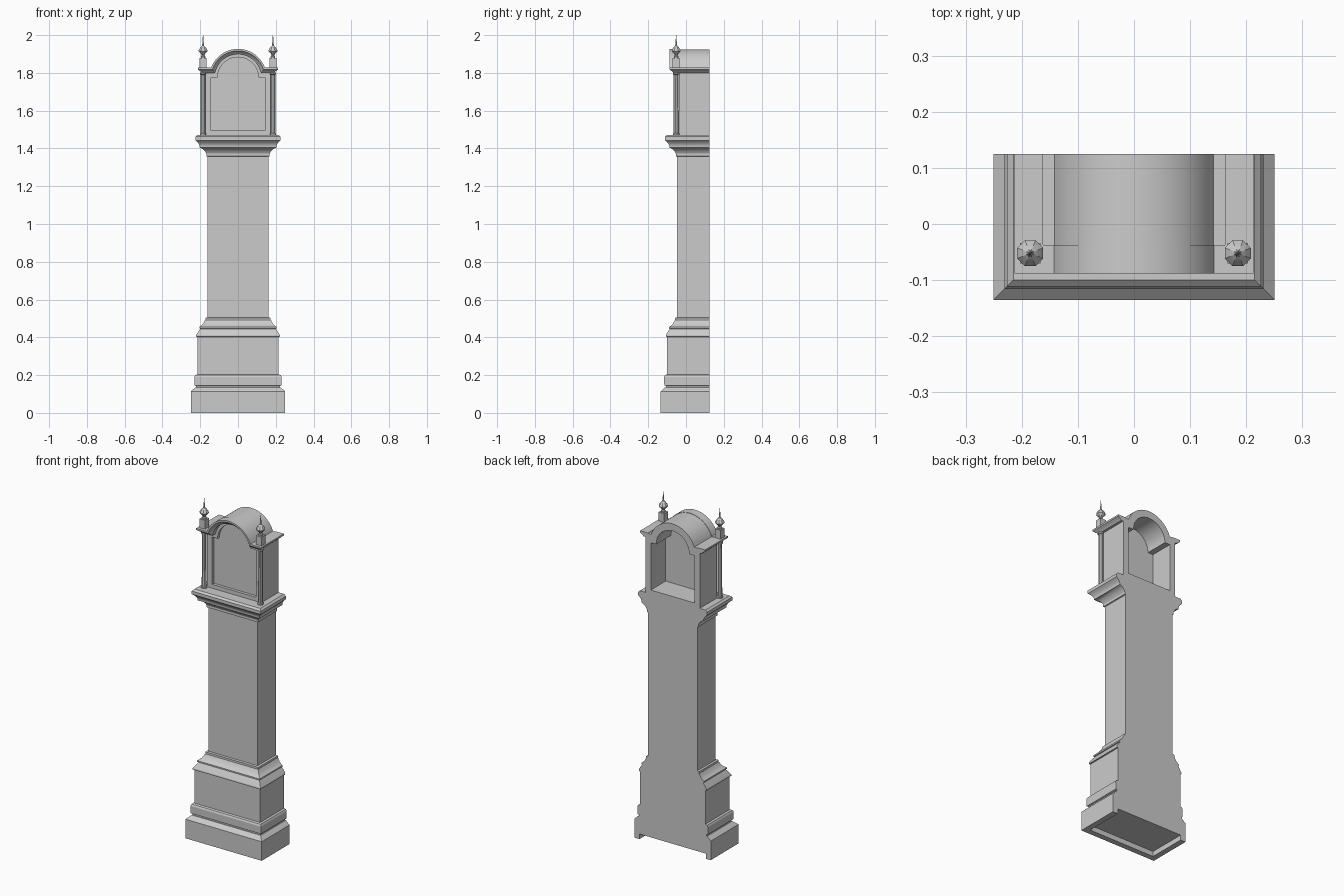
import bpy, bmesh, math

if "Cube" in bpy.data.objects:
    bpy.data.objects.remove(bpy.data.objects["Cube"])

BACK = 0.125


def finish(bm, name, smooth=30):
    bmesh.ops.remove_doubles(bm, verts=bm.verts, dist=1e-5)
    bmesh.ops.recalc_face_normals(bm, faces=bm.faces)
    me = bpy.data.meshes.new(name)
    bm.to_mesh(me)
    bm.free()
    ob = bpy.data.objects.new(name, me)
    bpy.context.collection.objects.link(ob)
    bpy.ops.object.select_all(action='DESELECT')
    ob.select_set(True)
    bpy.context.view_layer.objects.active = ob
    bpy.ops.object.shade_smooth_by_angle(angle=math.radians(smooth))
    return ob


def arch(r, spring, start_z, n=28):
    """Arc points from right to left, starting where the circle meets start_z."""
    a0 = math.asin((start_z - spring) / r)
    return [(r * math.cos(a), spring + r * math.sin(a))
            for a in (a0 + (math.pi - 2 * a0) * i / n for i in range(n + 1))]


def slab(name, loops, y0, y1):
    """Extrude an x-z outline (further loops are holes) from y0 to y1."""
    bm = bmesh.new()
    for pts in loops:
        vs = [bm.verts.new((x, y0, z)) for x, z in pts]
        for a, b in zip(vs, vs[1:] + vs[:1]):
            bm.edges.new((a, b))
    bmesh.ops.triangle_fill(bm, edges=bm.edges[:], use_beauty=True)
    ext = bmesh.ops.extrude_face_region(bm, geom=bm.faces[:])
    for v in ext['geom']:
        if isinstance(v, bmesh.types.BMVert):
            v.co.y = y1
    bmesh.ops.dissolve_limit(bm, angle_limit=0.01, verts=bm.verts[:], edges=bm.edges[:])
    return finish(bm, name)


def lathe(name, profile, x, y, sides):
    bm = bmesh.new()
    rings = [[bm.verts.new((x + r * math.cos(2 * math.pi * (i + .5) / sides),
                            y + r * math.sin(2 * math.pi * (i + .5) / sides), z))
              for i in range(sides)] for r, z in profile]
    for a, b in zip(rings, rings[1:]):
        for i in range(sides):
            j = (i + 1) % sides
            bm.faces.new((a[i], a[j], b[j], b[i]))
    bm.faces.new(rings[0])
    bm.faces.new(rings[-1])
    return finish(bm, name)


# Case: plinth, base, trunk and hood support as one profile (half width, z)
# wrapped around three sides, with a flat back
case = [(.217, .03), (.217, 0), (.25, 0), (.25, .113), (.226, .135), (.222, .135), (.222, .143),
        (.23, .146), (.231, .19), (.226, .2), (.215, .204), (.215, .402), (.222, .404),
        (.222, .412), (.212, .428), (.2, .445), (.205, .447), (.205, .455), (.197, .46),
        (.186, .47), (.176, .489), (.173, .491), (.173, .503), (.162, .506), (.162, 1.357),
        (.168, 1.359), (.168, 1.372), (.174, 1.384), (.184, 1.395), (.196, 1.402),
        (.203, 1.404), (.203, 1.413), (.208, 1.425), (.217, 1.436), (.226, 1.443),
        (.226, 1.462), (.215, 1.472)]
bm = bmesh.new()
rings = [[bm.verts.new(p) for p in ((-w, BACK, z), (-w, .115 - w, z), (w, .115 - w, z), (w, BACK, z))]
         for w, z in case]
for a, b in zip(rings, rings[1:]):
    for i in range(3):
        bm.faces.new((a[i], a[i + 1], b[i + 1], b[i]))
bm.faces.new(rings[0])
bm.faces.new(rings[-1])
bm.faces.new([r[0] for r in rings] + [r[3] for r in reversed(rings)])
finish(bm, "clock_case", 25)

# Hood: arched housing open at the back, with a recessed dial board
SPRING = 1.775
outer = [(-.178, 1.47), (.178, 1.47), (.178, 1.825)] + arch(.15, SPRING, 1.825) + [(-.178, 1.825)]
opening = [(-.143, 1.495), (.143, 1.495), (.143, SPRING)] + arch(.108, SPRING, SPRING) + [(-.143, SPRING)]
slab("hood_housing", [outer, opening], -.037, BACK)
board = [(-.15, 1.485), (.15, 1.485), (.15, 1.785)] + arch(.118, SPRING, 1.785) + [(-.15, 1.785)]
slab("dial_board", [board], -.02, -.014)

# Hood cornice: section (rise, projection) swept along the sides and over the arch
section = [(0, -.03), (0, 0), (.006, .004), (.012, .012), (.018, .021), (.028, .021), (.028, -.03)]
bm = bmesh.new()
strips = []
for rise, out in section:
    z, x, y = 1.80 + rise, .192 + out, -.067 - out
    pts = [(x, BACK, z), (x, y, z)]
    pts += [(px, y, pz) for px, pz in arch(.124 + rise, SPRING, z)]
    pts += [(-x, y, z), (-x, BACK, z)]
    strips.append([bm.verts.new(p) for p in pts])
for a, b in zip(strips, strips[1:] + strips[:1]):
    for i in range(len(a) - 1):
        bm.faces.new((a[i], a[i + 1], b[i + 1], b[i]))
for end in (0, -1):
    bm.faces.new([s[end] for s in strips])
finish(bm, "hood_cornice", 20)

# Columns and finials on both front corners
for side, s in (("left", -1), ("right", 1)):
    x, y = s * .185, -.052
    lathe(side + "_column", [(.017, 1.465), (.017, 1.478), (.014, 1.482),
                             (.013, 1.79), (.017, 1.793), (.017, 1.803)], x, y, 10)
    lathe(side + "_finial_block", [(.026, 1.82), (.026, 1.88)], x, y, 4)
    lathe(side + "_finial", [(.013, 1.878), (.013, 1.887), (.008, 1.893), (.012, 1.901),
                             (.025, 1.914), (.025, 1.921), (.015, 1.936), (.007, 1.943),
                             (.005, 1.95), (.003, 1.972), (.001, 2.0)], x, y, 8)
